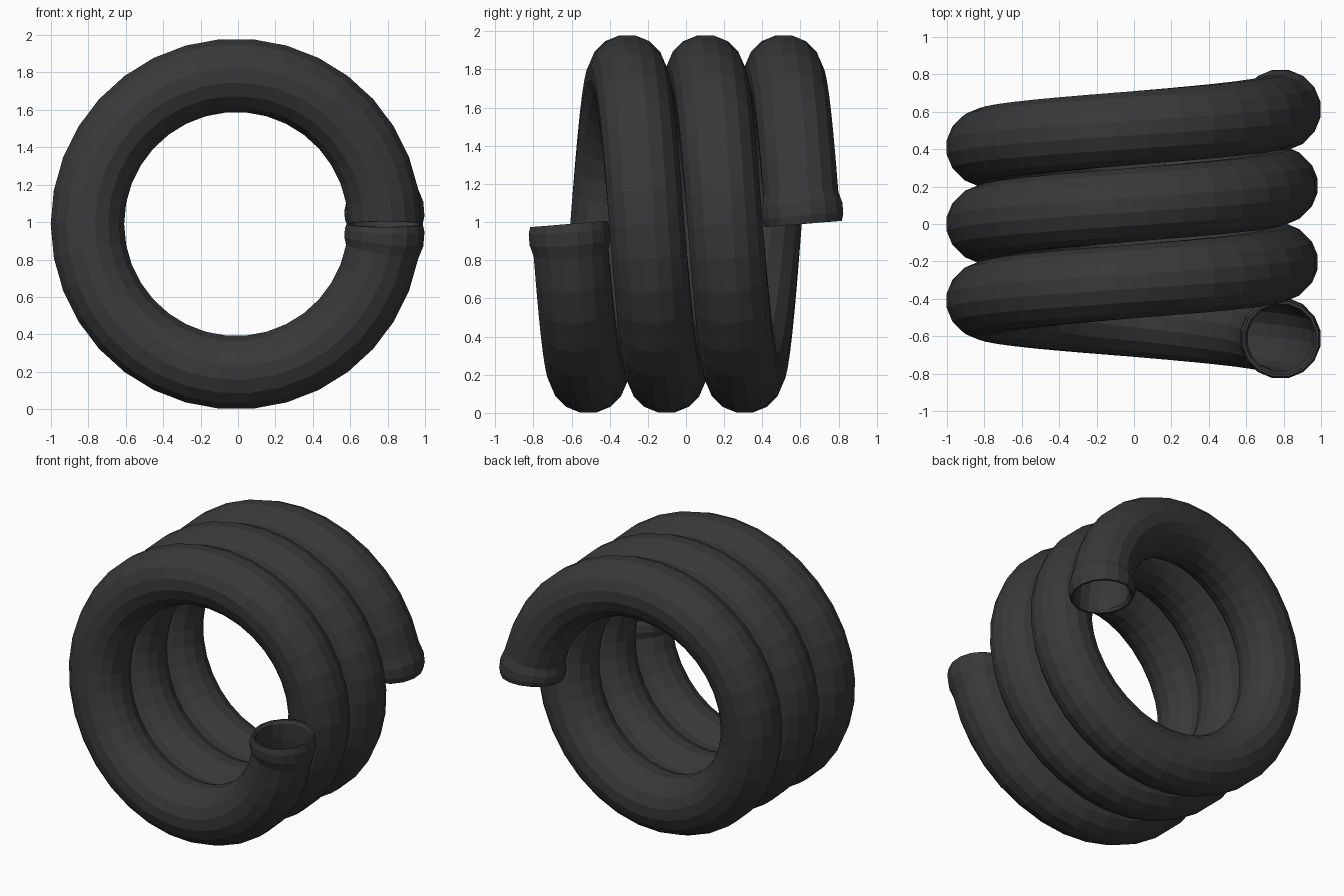
import bpy, bmesh, math
from mathutils import Vector

if "Cube" in bpy.data.objects:
    bpy.data.objects.remove(bpy.data.objects["Cube"])

TURNS, STEPS, SIDES = 3, 34, 16
RADIUS, PITCH, XC, ZC = 0.795, 0.41, -0.01, 0.99
END = TURNS * 2 * math.pi
STEP = 2 * math.pi / STEPS


def ring(bm, a, r):
    """Ring of vertices square to the helix at angle a."""
    out = Vector((math.cos(a), 0, -math.sin(a)))
    centre = Vector((XC, PITCH * (a / (2 * math.pi) - TURNS / 2), ZC)) + out * RADIUS
    tangent = Vector((-math.sin(a), PITCH / (2 * math.pi * RADIUS), -math.cos(a))).normalized()
    side = tangent.cross(out)
    angles = [2 * math.pi * (i + 0.5) / SIDES for i in range(SIDES)]
    return [bm.verts.new(centre + r * (out * math.cos(t) + side * math.sin(t))) for t in angles]


# Outer wall stations: swollen lip, plain hose, swollen lip
lip = [(0, 0.206), (0.045, 0.217), (0.115, 0.217), (0.15, 0.208), (STEP, 0.2)]
hose = [(STEP * i, 0.2) for i in range(2, TURNS * STEPS - 1)]
outer = lip + hose + [(END - a, r) for a, r in reversed(lip)]

# Inner bore stations, running back through the hose
bore = [(0, 0.192), (0.03, 0.18)] + [(STEP * i, 0.178) for i in range(1, TURNS * STEPS)]
bore += [(END - 0.03, 0.18), (END, 0.192)]

bm = bmesh.new()
rings = [ring(bm, a, r) for a, r in outer + bore[::-1]]
for k, p in enumerate(rings):
    q = rings[(k + 1) % len(rings)]
    for i in range(SIDES):
        j = (i + 1) % SIDES
        bm.faces.new((p[i], p[j], q[j], q[i]))
bmesh.ops.recalc_face_normals(bm, faces=bm.faces)

mesh = bpy.data.meshes.new("coiled_hose")
bm.to_mesh(mesh)
bm.free()
obj = bpy.data.objects.new("coiled_hose", mesh)
bpy.context.collection.objects.link(obj)

# Dark rubber
mat = bpy.data.materials.new("dark_rubber")
mat.diffuse_color = (0.04, 0.04, 0.04, 1)
mat.use_nodes = True
mat.node_tree.nodes["Principled BSDF"].inputs["Base Color"].default_value = mat.diffuse_color
mesh.materials.append(mat)
